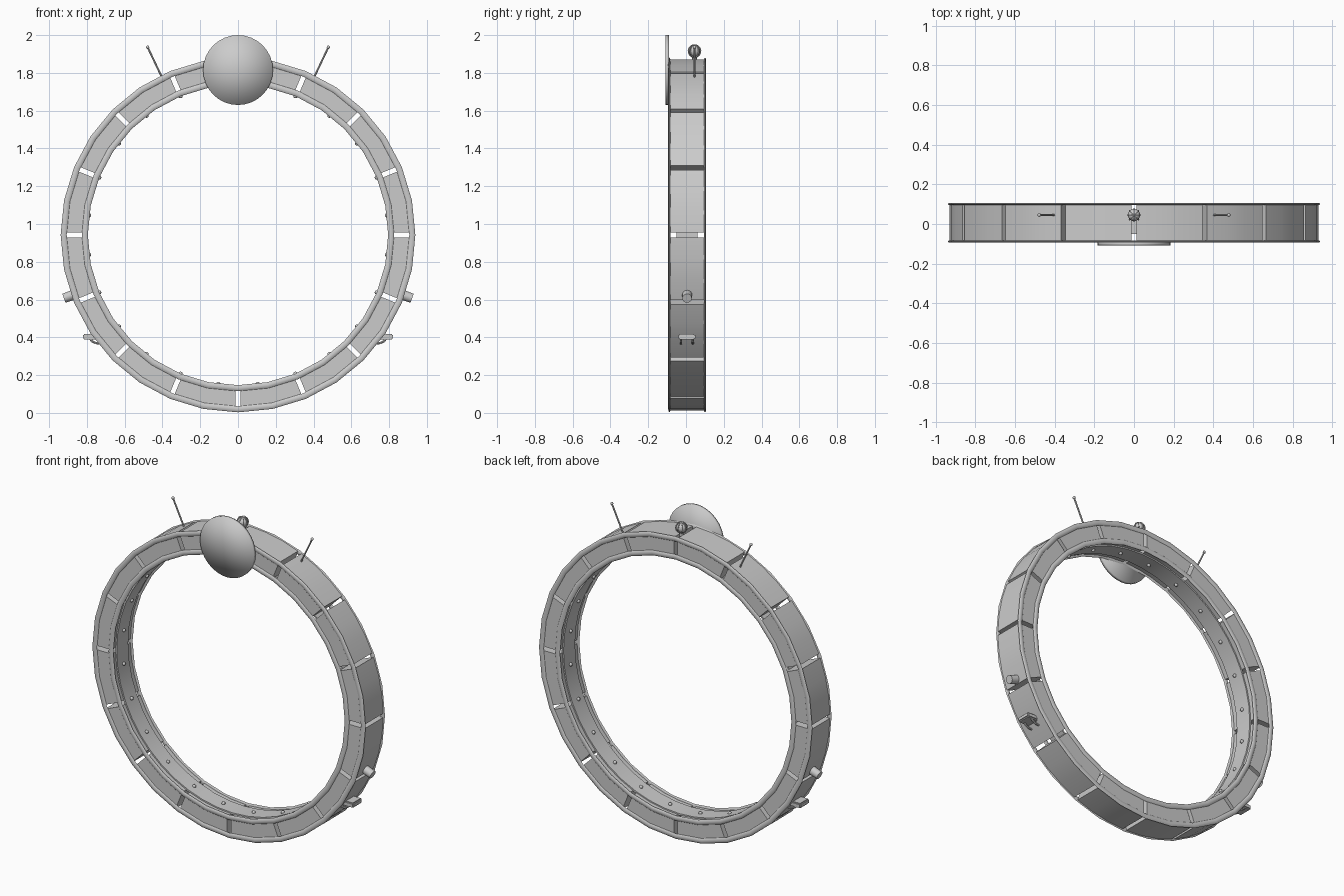
import bpy, bmesh, math
from mathutils import Vector, Matrix

if "Cube" in bpy.data.objects:
    bpy.data.objects.remove(bpy.data.objects["Cube"])

CZ = 0.942          # height of the ring centre
Y0, Y1 = -0.088, 0.101


def finish(name, bm, smooth=True, angle=35):
    bmesh.ops.recalc_face_normals(bm, faces=bm.faces)
    me = bpy.data.meshes.new(name)
    bm.to_mesh(me)
    bm.free()
    ob = bpy.data.objects.new(name, me)
    bpy.context.collection.objects.link(ob)
    if smooth:
        bpy.ops.object.select_all(action='DESELECT')
        ob.select_set(True)
        bpy.context.view_layer.objects.active = ob
        bpy.ops.object.shade_smooth_by_angle(angle=math.radians(angle))
    return ob


def polar(r, a, y):
    return Vector((r * math.cos(a), y, CZ + r * math.sin(a)))


def rod(bm, p, q, r, n=8, r2=None):
    p, q = Vector(p), Vector(q)
    m = Matrix.Translation((p + q) / 2) @ (q - p).to_track_quat('Z', 'Y').to_matrix().to_4x4()
    bmesh.ops.create_cone(bm, cap_ends=True, segments=n, radius1=r,
                          radius2=r if r2 is None else r2, depth=(q - p).length, matrix=m)


def ball(bm, c, r, u=10, v=6):
    bmesh.ops.create_uvsphere(bm, u_segments=u, v_segments=v, radius=r,
                              matrix=Matrix.Translation(c))


def revolve(bm, profile, n):
    # closed (radius, y) profile spun around the ring axis
    rings = [[bm.verts.new(polar(r, 2 * math.pi * i / n, y)) for r, y in profile] for i in range(n)]
    k = len(profile)
    for i in range(n):
        a, b = rings[i], rings[(i + 1) % n]
        for j in range(k):
            bm.faces.new((a[j], a[(j + 1) % k], b[(j + 1) % k], b[j]))


# sixteen hull segments separated by parallel gaps
bm = bmesh.new()
R_IN, R_OUT, GAP, DIV = 0.806, 0.93, 0.0125, 3
for s in range(16):
    mid = math.radians(11.25 + 22.5 * s)
    rows = []
    for i in range(DIV + 1):
        row = []
        for r, y in ((R_IN, Y0), (R_OUT, Y0), (R_OUT, Y1), (R_IN, Y1)):
            half = math.radians(11.25) - math.asin(GAP / r)
            row.append(bm.verts.new(polar(r, mid + half * (2 * i / DIV - 1), y)))
        rows.append(row)
    for a, b in zip(rows, rows[1:]):
        for j in range(4):
            bm.faces.new((a[j], a[(j + 1) % 4], b[(j + 1) % 4], b[j]))
    bm.faces.new(rows[0])
    bm.faces.new(rows[-1])
finish("hull_segments", bm)

# thin rounded rims on the outer and inner edges, front and back
for name, r in (("outer_rims", 0.923), ("inner_rims", 0.811)):
    bm = bmesh.new()
    for y in (Y0, Y1):
        prof = [(r + 0.016 * math.cos(t * math.pi / 4), y + 0.006 * math.sin(t * math.pi / 4))
                for t in range(8)]
        revolve(bm, prof, 32)
    finish(name, bm, angle=60)

# inner liner strip bridging the gaps
bm = bmesh.new()
revolve(bm, [(0.798, -0.05), (0.809, -0.05), (0.809, 0.062), (0.798, 0.062)], 48)
finish("inner_liner", bm)

# small lamps along the inside
bm = bmesh.new()
for i in range(24):
    ball(bm, polar(0.795, math.radians(7.5 + 15 * i), 0.006), 0.011, 8, 6)
finish("inner_lamps", bm, angle=60)

# round front disc
bm = bmesh.new()
rod(bm, (0, -0.09, 1.815), (0, -0.109, 1.815), 0.185, 32)
bmesh.ops.poke(bm, faces=[f for f in bm.faces if len(f.verts) > 4])
finish("front_disc", bm, angle=180)

# ribbed beacon on a short stalk
bm = bmesh.new()
C = Vector((0, 0.045, 1.915))
ball(bm, C, 0.031, 16, 10)
rod(bm, (0, 0.045, 1.86), (0, 0.045, 1.89), 0.012, 10)
for k in range(4):
    a = k * math.pi / 4
    pts = [C + 0.033 * Vector((math.cos(a) * math.cos(t), math.sin(a) * math.cos(t), math.sin(t)))
           for t in (2 * math.pi * i / 16 for i in range(17))]
    for p, q in zip(pts, pts[1:]):
        rod(bm, p, q, 0.0035, 5)
finish("top_beacon", bm, angle=50)

for side, sx in (("left", -1), ("right", 1)):
    # antenna with ball tip
    bm = bmesh.new()
    rod(bm, (sx * 0.402, 0.045, 1.775), (sx * 0.477, 0.045, 1.933), 0.005)
    ball(bm, (sx * 0.478, 0.045, 1.936), 0.009)
    finish(side + "_antenna", bm)

    # side thruster knob
    bm = bmesh.new()
    a = math.radians(-20)
    p, q = polar(0.915, a, 0.006), polar(0.981, a, 0.006)
    p.x *= sx
    q.x *= sx
    rod(bm, p, q, 0.027, 16, 0.025)
    finish(side + "_knob", bm)

    # step plate with two bent brackets
    bm = bmesh.new()
    m = Matrix.Translation((sx * 0.765, 0.004, 0.403)) @ Matrix.Diagonal((0.11, 0.09, 0.03, 1))
    bmesh.ops.create_cube(bm, size=1, matrix=m)
    bmesh.ops.bevel(bm, geom=bm.edges[:], offset=0.006, segments=2, affect='EDGES')
    for y in (-0.026, 0.036):
        path = [(0.785, 0.395), (0.773, 0.38), (0.755, 0.37), (0.73, 0.367)]
        for (x1, z1), (x2, z2) in zip(path, path[1:]):
            rod(bm, (sx * x1, y, z1), (sx * x2, y, z2), 0.006)
    finish(side + "_step", bm)
